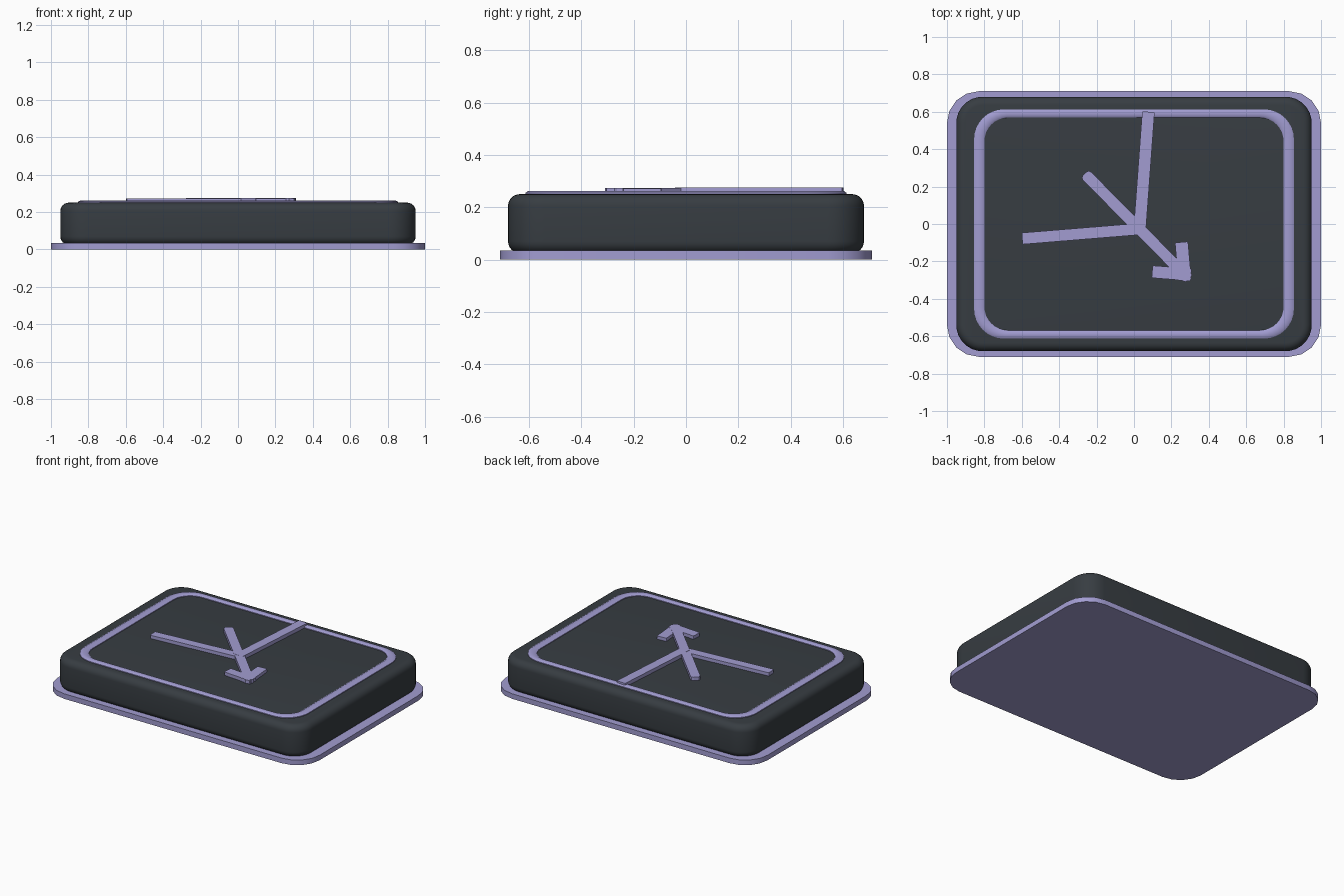
import bpy
import bmesh
from math import pi, sin, cos, atan2
from mathutils import Vector

if "Cube" in bpy.data.objects:
    bpy.data.objects.remove(bpy.data.objects["Cube"], do_unlink=True)


def material(name, colour):
    m = bpy.data.materials.new(name)
    m.use_nodes = True
    m.diffuse_color = colour
    m.node_tree.nodes["Principled BSDF"].inputs["Base Color"].default_value = colour
    return m


lavender = material("lavender", (0.36, 0.335, 0.64, 1))
charcoal = material("charcoal", (0.038, 0.046, 0.054, 1))


def rounded_rect(hx, hy, r, seg):
    """Outline of a rectangle with round corners, anticlockwise."""
    pts = []
    for i, (sx, sy) in enumerate([(1, 1), (-1, 1), (-1, -1), (1, -1)]):
        for k in range(seg + 1):
            a = (i + k / seg) * pi / 2
            pts.append((sx * (hx - r) + r * cos(a), sy * (hy - r) + r * sin(a)))
    return pts


def loft(name, sections, mat, closed=False):
    """Skin a stack of (outline, z); closed joins last to first, else ends are capped."""
    bm = bmesh.new()
    rings = [[bm.verts.new((x, y, z)) for x, y in pts] for pts, z in sections]
    pairs = list(zip(rings, rings[1:]))
    if closed:
        pairs.append((rings[-1], rings[0]))
    else:
        bm.faces.new(rings[0][::-1])
        bm.faces.new(rings[-1])
    n = len(rings[0])
    for a, b in pairs:
        for i in range(n):
            j = (i + 1) % n
            bm.faces.new((a[i], a[j], b[j], b[i]))
    bmesh.ops.recalc_face_normals(bm, faces=bm.faces)
    mesh = bpy.data.meshes.new(name)
    bm.to_mesh(mesh)
    bm.free()
    mesh.materials.append(mat)
    ob = bpy.data.objects.new(name, mesh)
    bpy.context.collection.objects.link(ob)
    return ob


def smooth(ob, angle):
    bpy.ops.object.select_all(action="DESELECT")
    ob.select_set(True)
    bpy.context.view_layer.objects.active = ob
    bpy.ops.object.shade_smooth_by_angle(angle=angle)


# Back plate
plate = rounded_rect(1.0, 0.71, 0.17, 4)
smooth(loft("back_plate", [(plate, 0), (plate, 0.035)], lavender), 0.6)

# Case with rolled top and bottom edges
roll = 0.045
sections = []
for z, sign in ((0.025 + roll, -1), (0.25 - roll, 1)):
    arc = []
    for k in range(7):
        a = k / 6 * pi / 2
        inset = roll * (1 - cos(a))
        arc.append((rounded_rect(0.95 - inset, 0.68 - inset, 0.14 - inset, 8),
                    z + sign * roll * sin(a)))
    sections += arc[::-1] if sign < 0 else arc
smooth(loft("case", sections, charcoal), 0.6)

# Raised trim around the dial
trim = [(0, 0.24), (0, 0.255), (0.012, 0.262), (0.043, 0.262), (0.055, 0.255), (0.055, 0.24)]
smooth(loft("dial_trim",
            [(rounded_rect(0.855 - d, 0.613 - d * 0.8, 0.16 - d * 0.6, 8), z) for d, z in trim],
            lavender, closed=True), 0.8)


# Hands: flat bars between two points, with lightly clipped corners
def bar(name, start, end, width, top, clip=0.006):
    a, b = Vector(start), Vector(end)
    mid, d = (a + b) / 2, b - a
    t = atan2(d.y, d.x)
    pts = [(mid.x + x * cos(t) - y * sin(t), mid.y + x * sin(t) + y * cos(t))
           for x, y in rounded_rect(d.length / 2, width / 2, clip, 2)]
    return loft(name, [(pts, 0.245), (pts, top)], lavender)


bar("minute_hand", (0.03, -0.04), (0.077, 0.6), 0.066, 0.275)
bar("hour_hand", (0.05, -0.025), (-0.598, -0.078), 0.062, 0.273)
bar("second_hand", (-0.264, 0.269), (0.295, -0.295), 0.062, 0.274, 0.018)
bar("arrow_barb_upper", (0.254, -0.097), (0.272, -0.3), 0.07, 0.272)
bar("arrow_barb_lower", (0.097, -0.255), (0.305, -0.272), 0.066, 0.273)
